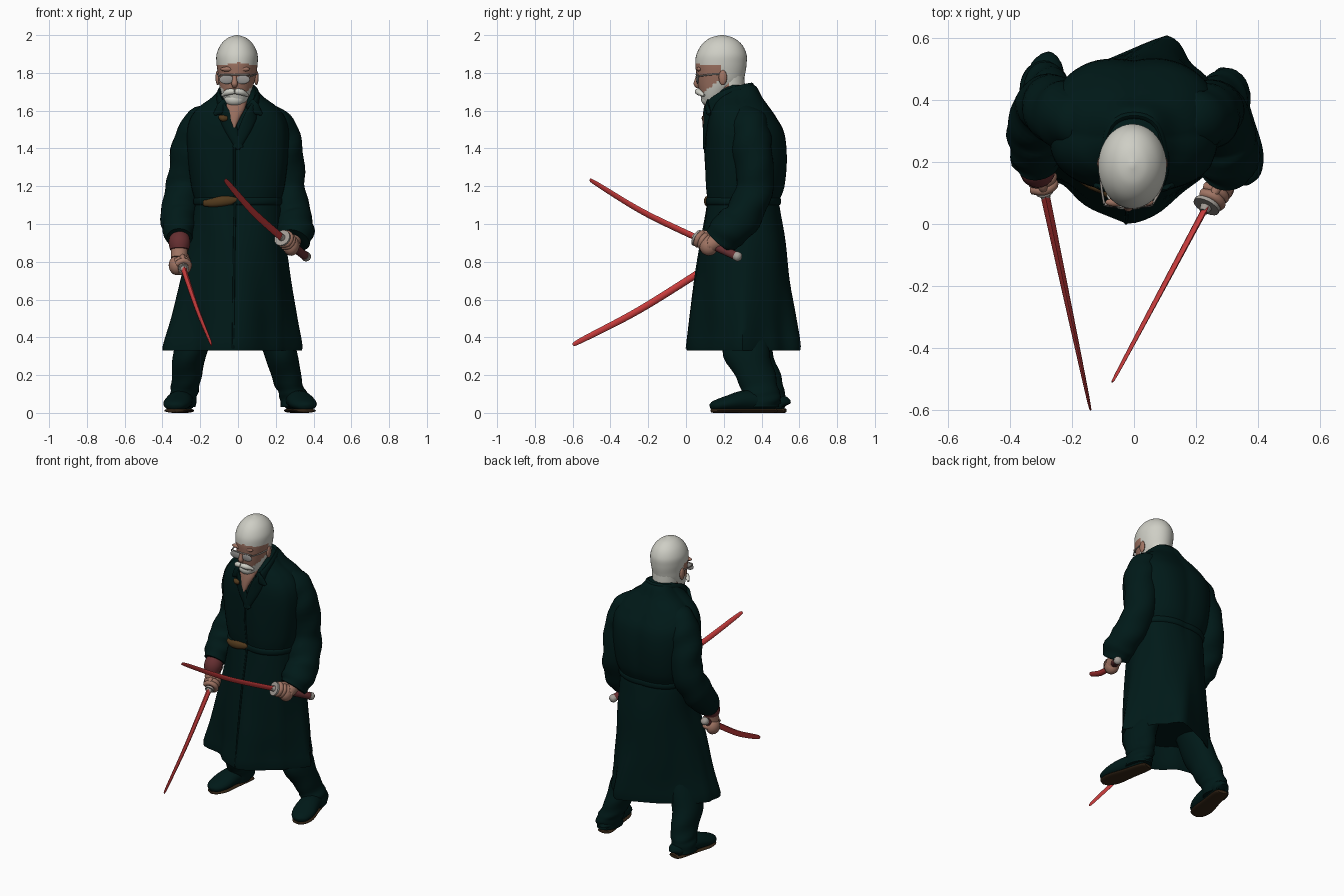
import bpy, bmesh, math
from mathutils import Vector

if "Cube" in bpy.data.objects:
    bpy.data.objects.remove(bpy.data.objects["Cube"], do_unlink=True)


def material(name, r, g, b):
    m = bpy.data.materials.new(name)
    m.use_nodes = True
    m.diffuse_color = (r, g, b, 1)
    shader = next(n for n in m.node_tree.nodes if n.type == 'BSDF_PRINCIPLED')
    shader.inputs["Base Color"].default_value = (r, g, b, 1)
    shader.inputs["Roughness"].default_value = 0.8
    return m


CLOTH = material("dark_teal_cloth", 0, .0098, .0092)
HAIR = material("white_hair", .62, .62, .56)
SKIN = material("skin", .35, .175, .125)
RED = material("red_blade", .58, .045, .045)
MAROON = material("maroon_wrap", .13, .028, .03)
METAL = material("grey_metal", .36, .33, .3)
SOLE = material("brown_sole", .035, .019, .008)
LEATHER = material("brown_leather", .085, .042, .012)
LENS = material("grey_lens", .3, .29, .28)

X, Y, Z = Vector((1, 0, 0)), Vector((0, 1, 0)), Vector((0, 0, 1))


def finish(name, bm, mats, rule=None):
    """Turn a bmesh into a smooth-shaded object; rule picks the material per face."""
    bmesh.ops.recalc_face_normals(bm, faces=bm.faces)
    if rule:
        for f in bm.faces:
            f.material_index = rule(f.calc_center_median())
    me = bpy.data.meshes.new(name)
    bm.to_mesh(me)
    bm.free()
    for m in mats:
        me.materials.append(m)
    ob = bpy.data.objects.new(name, me)
    bpy.context.collection.objects.link(ob)
    bpy.ops.object.select_all(action='DESELECT')
    ob.select_set(True)
    bpy.context.view_layer.objects.active = ob
    bpy.ops.object.shade_smooth_by_angle(angle=math.radians(50))
    return ob


def spline(pts, sub):
    """Catmull-Rom through tuples of any length."""
    out = []
    for i in range(len(pts) - 1):
        a, b, c, d = (pts[min(max(i + k, 0), len(pts) - 1)] for k in (-1, 0, 1, 2))
        for s in range(sub):
            t = s / sub
            out.append([q + t / 2 * (r - p + t * (2 * p - 5 * q + 4 * r - w + t * (3 * (q - r) + w - p)))
                        for p, q, r, w in zip(a, b, c, d)])
    return out + [list(pts[-1])]


def tube(name, pts, *mats, ref=None, seg=20, sub=4, wave=0, warp=None, rule=None):
    """Sweep an ellipse along (x, y, z, rx, ry) points; without ref the rings lie level."""
    rows = spline([p if len(p) == 5 else (*p, p[3]) for p in pts], sub)
    centres = [Vector(r[:3]) for r in rows]
    bm = bmesh.new()
    rings = []
    for i, (c, row) in enumerate(zip(centres, rows)):
        u, v = X, Y
        if ref:
            t = (centres[min(i + 1, len(rows) - 1)] - centres[max(i - 1, 0)]).normalized()
            u = t.cross(ref).normalized()
            v = u.cross(t)
        ring = []
        for k in range(seg):
            a = math.tau * k / seg
            f = 1 + wave * math.sin(3 * a + i * .9) + wave * math.sin(i * 1.3 + a)
            if warp:
                f *= warp(a, c.z)
            ring.append(bm.verts.new(c + f * (u * row[3] * math.cos(a) + v * row[4] * math.sin(a))))
        rings.append(ring)
    for lo, hi in zip(rings, rings[1:]):
        for k in range(seg):
            n = (k + 1) % seg
            bm.faces.new((lo[k], lo[n], hi[n], hi[k]))
    bm.faces.new(rings[0])
    bm.faces.new(rings[-1])
    return finish(name, bm, mats, rule)


def ball(name, loc, size, mat):
    bm = bmesh.new()
    bmesh.ops.create_uvsphere(bm, u_segments=20, v_segments=12, radius=1)
    for v in bm.verts:
        v.co = Vector(loc) + Vector(s * c for s, c in zip(size, v.co))
    return finish(name, bm, [mat])


# Long coat: square shoulders, pointed hem with folds and a front overlap
def coat_shape(a, z):
    low = min(1, max(0, (1.12 - z) / .7))
    f = 1 + (.12 * (1 - low) - .19 * low) * abs(math.sin(2 * a))
    f += .2 * low * math.exp(-((a - math.pi - .38) / .25) ** 2)
    f += .012 * low * math.sin(9 * a + 1) + .008 * math.sin(7 * a + z * 9)
    if -math.pi / 2 < a - math.tau < -.6:
        f += .015
    return f


coat = tube("coat", [(-.02, .3, .45, .26, .21), (-.025, .3, .33, .36, .3), (-.015, .3, .5, .33, .283),
                     (-.01, .3, .7, .29, .25), (0, .305, .9, .25, .222), (0, .305, 1.07, .225, .19),
                     (0, .305, 1.12, .22, .183), (0, .315, 1.2, .24, .2), (0, .32, 1.35, .26, .208),
                     (0, .315, 1.48, .265, .2), (0, .3, 1.56, .245, .175), (0, .29, 1.62, .2, .145),
                     (0, .28, 1.67, .135, .12), (0, .28, 1.72, .09, .095), (0, .28, 1.735, .075, .08)],
            CLOTH, seg=72, warp=coat_shape)
for v in coat.data.vertices:  # the back point swings towards the left
    v.co.x += max(0, 1 - v.co.z) * 2.1 * max(0, v.co.y - .3) ** 2

tube("belt", [(0, .305, z, .22 + w, .183 + w) for z, w in ((1.1, .002), (1.11, .008), (1.13, .008), (1.14, .002))],
     CLOTH, seg=72, warp=coat_shape)
tube("belt_knot", [(-.18, .15, 1.11, .01, .016), (-.14, .126, 1.112, .014, .022), (-.09, .113, 1.12, .018, .027),
                   (-.04, .113, 1.125, .012, .022), (-.01, .12, 1.13, .01, .012)], LEATHER, ref=Z, seg=12)

# Collar and lapels
half = [(-.01, .1, 1.4, .01, .02), (.045, .105, 1.52, .012, .035), (.085, .13, 1.61, .014, .04),
        (.1, .21, 1.675, .014, .035), (.07, .32, 1.71, .014, .033)]
back = [(0, .35, 1.715, .014, .033)]
tube("collar", half + back + [(-p[0], *p[1:]) for p in reversed(half)], CLOTH, ref=Z, seg=12)
for s in (1, -1):
    tube("lapel_tip", [(s * .06, .125, 1.64, .012, .03), (s * .09, .115, 1.61, .012, .03),
                       (s * .125, .125, 1.58, .008, .008)], CLOTH, ref=Z, seg=12)
tube("front_edge", [(-.02, .1, 1.42, .006), (-.02, .11, 1.25, .006), (-.015, .118, 1.12, .006),
                    (-.02, .08, .9, .006), (-.022, .048, .7, .006), (-.026, .004, .34, .006)],
     CLOTH, ref=Y, seg=8)
tube("collar_toggle", [(-.1, .105, 1.57, .008), (-.08, .1, 1.56, .018), (-.055, .1, 1.56, .01)],
     LEATHER, ref=Z, seg=10)

# Neck and open chest
tube("chest", [(-.02, .1, 1.51, .006, .012), (-.02, .108, 1.56, .03, .02), (-.015, .125, 1.62, .055, .03),
               (-.01, .17, 1.69, .065, .06)], SKIN)
tube("neck", [(0, .23, 1.6, .085), (-.005, .23, 1.7, .082), (-.005, .225, 1.8, .085)],
     SKIN, HAIR, rule=lambda c: int(c.y > .22))


# Head: skin face between the hairline and the beard
def head_colour(c):
    beard = 1.695 + .75 * max(0, c.y - .09)
    return int(not (c.y < .175 and beard < c.z < 1.855 - .15 * abs(c.x)))


tube("head", [(-.01, .13, 1.625, .02, .02), (-.012, .137, 1.64, .048, .045), (-.012, .148, 1.67, .068, .068),
              (-.01, .164, 1.71, .083, .095), (-.008, .18, 1.75, .094, .12), (-.005, .184, 1.8, .102, .13),
              (-.005, .185, 1.85, .109, .136), (-.005, .188, 1.9, .108, .132), (-.005, .19, 1.95, .086, .106),
              (-.005, .19, 1.985, .049, .062), (-.005, .19, 2, .006, .008)],
     SKIN, HAIR, seg=40, sub=6, rule=head_colour)
for s in (1, -1):
    ball("ear", (-.005 + s * .102, .195, 1.775), (.012, .022, .04), SKIN)
    ball("brow", (-.015 + s * .042, .07, 1.82), (.036, .014, .013), SKIN)
    ball("spectacle_lens", (-.018 + s * .043, .06, 1.765), (.038, .007, .024), LENS)
    tube("spectacle_arm", [(-.018 + s * .078, .065, 1.782, .004), (-.008 + s * .097, .12, 1.79, .004),
                           (-.005 + s * .104, .19, 1.795, .004)], METAL, ref=Z, seg=8)
    tube("moustache", [(-.018, .06, 1.702, .014), (-.018 + s * .035, .068, 1.698, .017),
                       (-.016 + s * .068, .095, 1.68, .007)], HAIR, ref=Z, seg=10)
tube("spectacle_rim", [(-.095, .064, 1.789, .004), (-.018, .054, 1.791, .004), (.06, .064, 1.789, .004)],
     METAL, ref=Z, seg=8)
tube("nose", [(-.018, .07, 1.815, .009), (-.018, .06, 1.77, .012), (-.018, .056, 1.74, .016),
              (-.018, .063, 1.72, .008)], SKIN)
ball("beard", (-.018, .118, 1.66), (.053, .038, .037), HAIR)

# Sleeves with elbows bent back
tube("right_sleeve", [(-.13, .31, 1.57, .07), (-.195, .335, 1.52, .1), (-.245, .36, 1.4, .106),
                      (-.278, .385, 1.22, .098), (-.31, .32, 1.07, .098), (-.315, .25, .985, .088),
                      (-.312, .19, .925, .068)], CLOTH, ref=Y, seg=28, sub=6, wave=.03)
tube("left_sleeve", [(.13, .31, 1.57, .07), (.195, .335, 1.52, .1), (.24, .35, 1.4, .104),
                     (.257, .365, 1.2, .098), (.288, .3, 1.04, .1), (.3, .22, .96, .102),
                     (.292, .175, .91, .085)], CLOTH, ref=Y, seg=28, sub=6, wave=.03)
tube("right_inner_cuff", [(-.31, .2, .93, .052), (-.31, .175, .9, .057), (-.31, .165, .865, .05)], MAROON, ref=Y)
tube("right_wrist", [(-.31, .18, .9, .042), (-.312, .16, .82, .044)], SKIN, ref=Y)
tube("left_wrist", [(.295, .2, .93, .045), (.285, .13, .89, .044)], SKIN, ref=Y)


# Swords, each with a fist closed around the grip
def sword(side, guard, tip, pommel, grip, disc, blade, lean, palm):
    g, t, p = Vector(guard), Vector(tip), Vector(pommel)
    axis = (t - g).normalized()
    mid = (g + t) / 2 - Z * .018
    tube(side + "_blade", [(*g, blade, .019), (*mid, blade * .7, .018), (*(t.lerp(mid, .12)), blade * .35, .014),
                           (*t, .001, .002)], RED, ref=Vector((lean, 0, 1)), seg=8, sub=8)
    tube(side + "_grip", [(*p, .023), (*g, .023)], MAROON, ref=Z, seg=12)
    tube(side + "_pommel", [(*(p - axis * .022), .014), (*(p - axis * .01), .025), (*(p + axis * .012), .025)],
         METAL, ref=Z, seg=12)
    tube(side + "_guard", [(*(g - axis * .006), disc), (*(g + axis * .006), disc)], METAL, ref=Z, sub=1)
    tube(side + "_collar_ring", [(*g, .021), (*(g + axis * .025), .015)], METAL, ref=Z, seg=12)
    h = g.lerp(p, grip)
    ball(side + "_palm", h + Vector(palm), (.043, .05, .052), SKIN)
    u = axis.cross(Z).normalized()
    v = u.cross(axis)
    for k in range(4):
        c = h + axis * (.042 - .026 * k)
        arc = [c + .037 * (u * math.cos(a) + v * math.sin(a)) for a in (.4, 1.6, 2.8, 4, 5.2)]
        tube(side + "_finger", [(*q, .016) for q in arc], SKIN, ref=axis, seg=8, sub=3)
    tube(side + "_thumb", [(*(h + v * .035 - axis * .03), .016), (*(h + v * .042 + axis * .02), .016),
                           (*(h + v * .034 + axis * .05), .01)], SKIN, ref=u, seg=8)


sword("left", (.235, .06, .925), (-.07, -.51, 1.235), (.36, .272, .828), .24, .045, .009, .4, (.016, .01, -.018))
sword("right", (-.289, .105, .765), (-.14, -.6, .36), (-.325, .26, .85), .36, .028, .015, 0, (-.022, .01, -.014))

# Trousers and shoes
tube("left_trouser", [(.13, .31, .6, .1), (.22, .32, .33, .09, .125), (.265, .38, .16, .076, .102),
                      (.295, .4, .09, .076, .1), (.3, .395, .03, .074, .095)], CLOTH, seg=28, sub=6, wave=.025)
tube("right_trouser", [(-.14, .31, .6, .1), (-.25, .34, .33, .09, .12), (-.275, .41, .16, .076, .102),
                       (-.29, .435, .09, .074, .09), (-.297, .432, .03, .072, .088)],
     CLOTH, seg=28, sub=6, wave=.025)
for side, heel, toe in (("left", (.285, .48), (.365, .13)), ("right", (-.275, .53), (-.34, .19))):
    def foot(t, z, w, h):
        return (*Vector(heel).lerp(Vector(toe), t), z, w, h)
    tube(side + "_shoe", [foot(0, .04, .02, .025), foot(.06, .052, .052, .042), foot(.45, .065, .067, .055),
                          foot(.75, .05, .073, .04), foot(.94, .037, .05, .027), foot(1, .03, .014, .014)],
         CLOTH, ref=Z)
    tube(side + "_sole", [foot(.01, .012, .022, .009), foot(.06, .012, .048, .012), foot(.45, .012, .058, .012),
                          foot(.75, .012, .067, .012), foot(.94, .012, .047, .012), foot(.99, .012, .015, .009)],
         SOLE, ref=Z)
